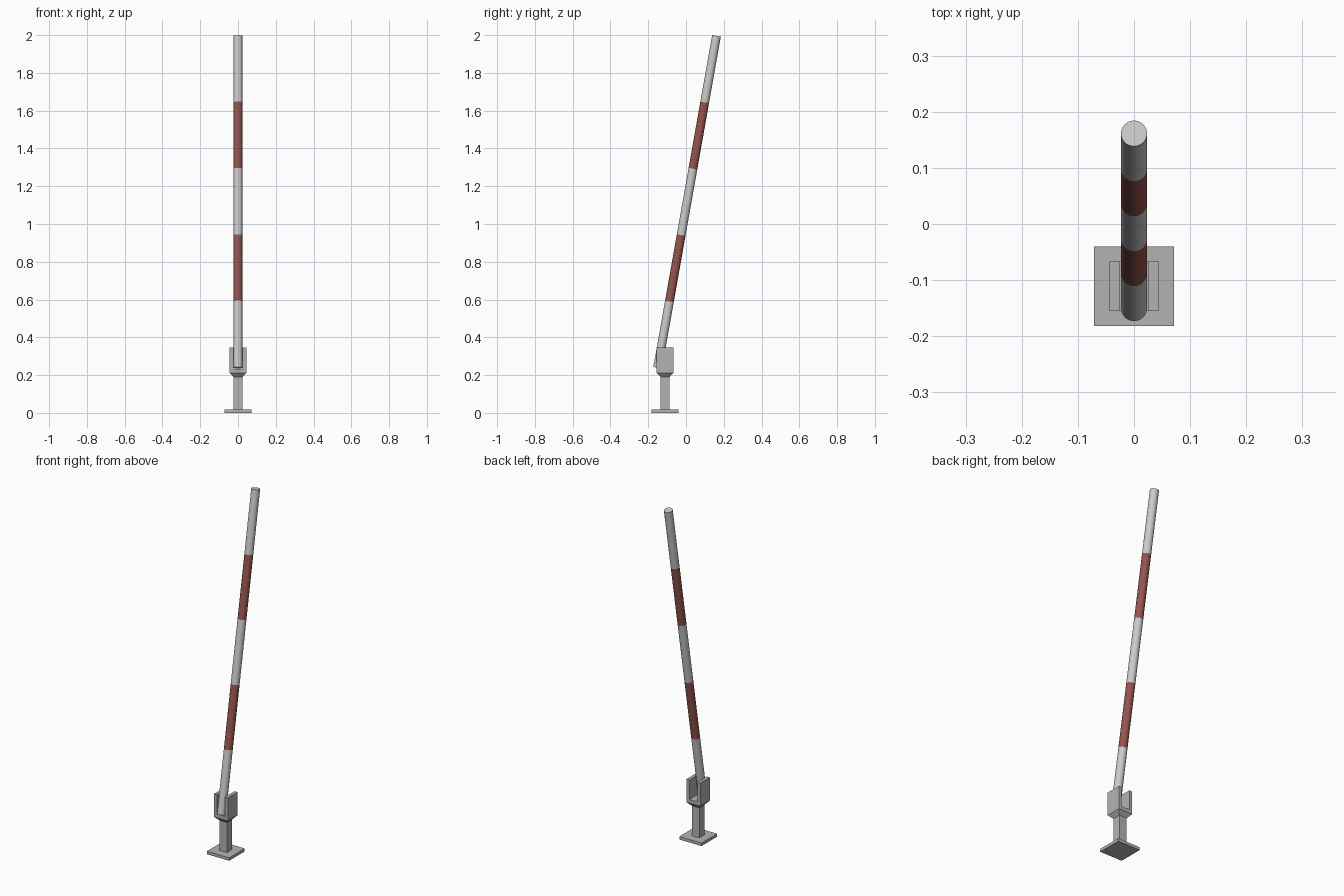
import bpy, bmesh, math
from mathutils import Matrix, Vector

if "Cube" in bpy.data.objects:
    bpy.data.objects.remove(bpy.data.objects["Cube"])

BASE_Y = -0.111                      # centre line of the stand
TILT = math.radians(10.05)           # pole leans towards +y
POLE_LEN, BANDS, POLE_R = 1.784, 5, 0.0233


def material(name, rgb):
    m = bpy.data.materials.new(name)
    m.diffuse_color = (*rgb, 1)
    m.use_nodes = True
    m.node_tree.nodes["Principled BSDF"].inputs["Base Color"].default_value = m.diffuse_color
    return m


def finish(bm, name, mats):
    bmesh.ops.recalc_face_normals(bm, faces=bm.faces[:])
    me = bpy.data.meshes.new(name)
    bm.to_mesh(me)
    bm.free()
    for m in mats:
        me.materials.append(m)
    ob = bpy.data.objects.new(name, me)
    bpy.context.collection.objects.link(ob)
    return ob


def loft(name, rings, sides, mats, matrix, turn=0.0):
    """Stack regular polygons given as (radius, height); bands cycle through mats."""
    bm = bmesh.new()
    loops = []
    for r, z in rings:
        angles = [turn + 2 * math.pi * i / sides for i in range(sides)]
        loops.append([bm.verts.new(matrix @ Vector((r * math.cos(a), r * math.sin(a), z)))
                      for a in angles])
    bm.faces.new(loops[0][::-1])
    bm.faces.new(loops[-1])
    for k, (lo, hi) in enumerate(zip(loops, loops[1:])):
        for i in range(sides):
            j = (i + 1) % sides
            f = bm.faces.new((lo[i], lo[j], hi[j], hi[i]))
            f.material_index = k % len(mats)
    return finish(bm, name, mats)


white = material("white_paint", (0.8, 0.8, 0.8))
red = material("dark_red_paint", (0.3, 0.09, 0.075))
steel = material("grey_steel", (0.45, 0.45, 0.45))

# square foot plate, and post with flared neck
stand = Matrix.Translation((0, BASE_Y, 0))
S = math.sqrt(2)
loft("foot_plate", [(0.071 * S, 0), (0.071 * S, 0.017)], 4, [steel], stand, math.pi / 4)
loft("post", [(0.024 * S, 0.017), (0.024 * S, 0.19), (0.044 * S, 0.212)],
     4, [steel], stand, math.pi / 4)

# U-shaped fork holding the pole: half profile mirrored, extruded along y
half = [(0.044, 0.212), (0.044, 0.345), (0.025, 0.345), (0.025, 0.233)]
profile = half + [(-x, z) for x, z in reversed(half)]
bm = bmesh.new()
face = bm.faces.new([bm.verts.new((x, BASE_Y - 0.044, z)) for x, z in profile])
ext = bmesh.ops.extrude_face_region(bm, geom=[face])
bmesh.ops.translate(bm, vec=(0, 0.088, 0),
                    verts=[v for v in ext["geom"] if isinstance(v, bmesh.types.BMVert)])
finish(bm, "fork", [steel])

# leaning striped pole, five equal bands
lean = Matrix.Translation((0, -0.15, 0.239)) @ Matrix.Rotation(-TILT, 4, 'X')
pole = loft("striped_pole", [(POLE_R, POLE_LEN * k / BANDS) for k in range(BANDS + 1)],
            32, [white, red], lean)
bpy.context.view_layer.objects.active = pole
pole.select_set(True)
bpy.ops.object.shade_smooth_by_angle(angle=math.radians(30))
